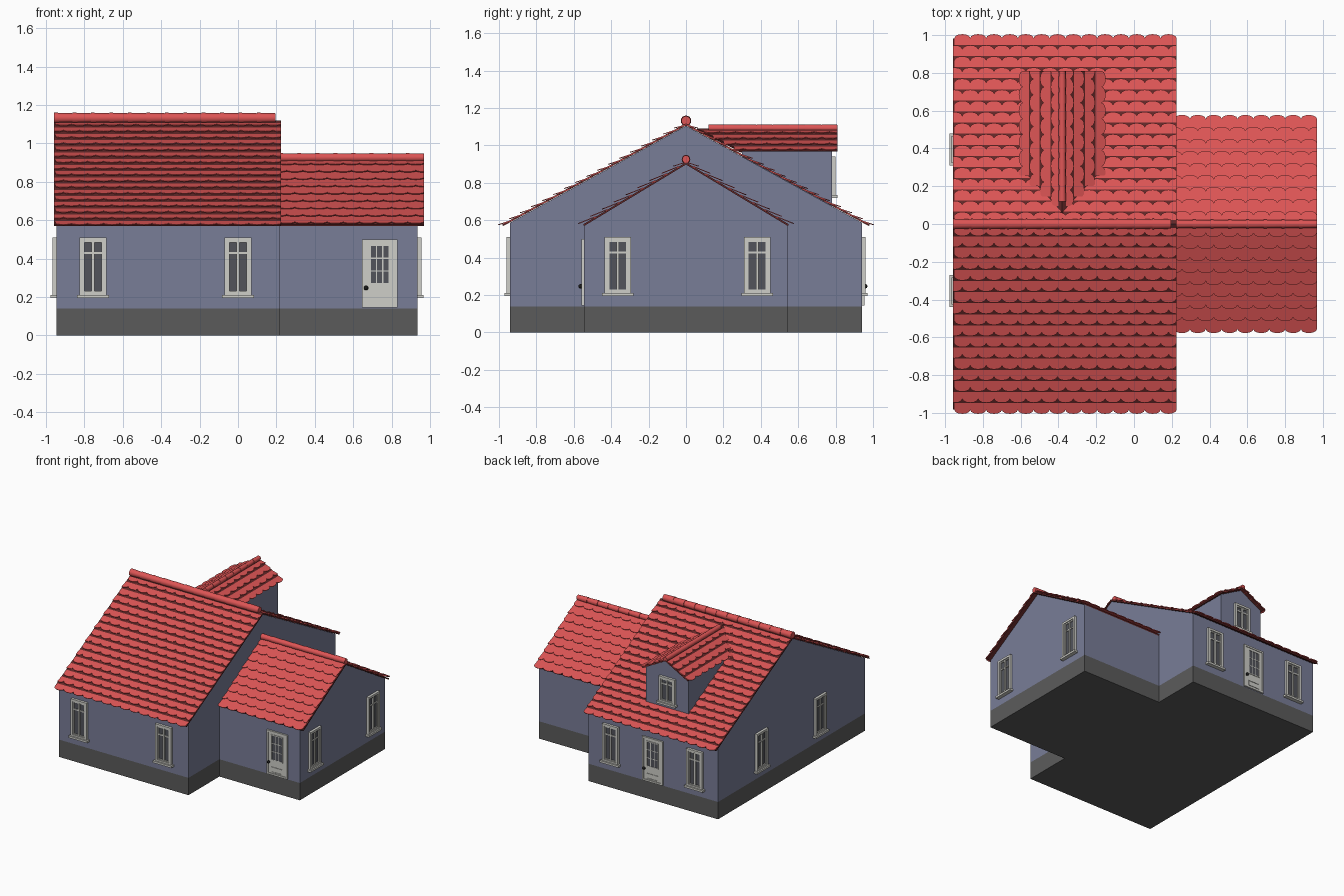
import bpy, bmesh, math
from mathutils import Matrix, Vector

if "Cube" in bpy.data.objects:
    bpy.data.objects.remove(bpy.data.objects["Cube"])

def mat(name, r, g, b):
    m = bpy.data.materials.new(name)
    m.diffuse_color = (r, g, b, 1)
    m.use_nodes = True
    m.node_tree.nodes["Principled BSDF"].inputs["Base Color"].default_value = m.diffuse_color
    return m

WALL = mat("wall_paint", 0.19, 0.205, 0.31)
BASE = mat("dark_stone", 0.105, 0.105, 0.105)
TILE = mat("red_tile", 0.72, 0.09, 0.09)
UNDER = mat("dark_red", 0.12, 0.02, 0.02)
FRAME = mat("frame_paint", 0.62, 0.62, 0.58)
GLASS = mat("dark_glass", 0.085, 0.088, 0.105)
BLACK = mat("black_metal", 0.01, 0.01, 0.01)
I = Matrix.Identity(4)

def finish(bm, name, material, matrix=I):
    bmesh.ops.recalc_face_normals(bm, faces=bm.faces)
    me = bpy.data.meshes.new(name)
    bm.to_mesh(me)
    bm.free()
    me.materials.append(material)
    ob = bpy.data.objects.new(name, me)
    bpy.context.collection.objects.link(ob)
    ob.matrix_world = matrix
    return ob

def solid(bm, lower, upper):
    """Closed solid between two matching outlines."""
    a = [bm.verts.new(p) for p in lower]
    b = [bm.verts.new(p) for p in upper]
    bm.faces.new(a[::-1])
    bm.faces.new(b)
    n = len(a)
    for i in range(n):
        bm.faces.new((a[i], a[(i + 1) % n], b[(i + 1) % n], b[i]))

def box(bm, x0, x1, y0, y1, z0, z1):
    q = [(x0, y0), (x1, y0), (x1, y1), (x0, y1)]
    solid(bm, [(x, y, z0) for x, y in q], [(x, y, z1) for x, y in q])

def gable_walls(name, half, z0, eave, apex, x0, x1, m=I):
    pts = [(-half, z0), (half, z0), (half, eave), (0, apex), (-half, eave)]
    bm = bmesh.new()
    solid(bm, [(x0, y, z) for y, z in pts], [(x1, y, z) for y, z in pts])
    finish(bm, name, WALL, m)

def roof(name, x1, start, ridge, run, drop, rows, slab, m=I, tile_w=0.084):
    """Two tiled slopes; ridge runs along local x, start(y) gives the near edge."""
    length = math.hypot(run, drop)
    tiles, deck = bmesh.new(), bmesh.new()
    step = length / rows
    for side in (-1, 1):
        def P(x, d, n):
            return Vector((x, side * (d * run + n * drop) / length,
                           ridge + (n * run - d * drop) / length))
        # backing deck
        end = length - 0.02
        q = [(start(0), 0), (x1, 0), (x1, end), (start(run), end)]
        solid(deck, [P(x, d, slab - 0.01) for x, d in q], [P(x, d, slab) for x, d in q])
        # staggered round-ended tiles
        for r in range(rows):
            lo = start((r + 0.5) / rows * run)
            d0, d1 = max(0, (r - 0.35) * step), (r + 1) * step
            x = x1 - tile_w * (1 if r % 2 == (rows - 1) % 2 else 0.5)
            while x + tile_w > lo + 0.008:
                outline = [(x, d0), (x + tile_w, d0)]
                for k in range(7):
                    a = math.pi * k / 6
                    outline.append((x + tile_w * (0.5 + 0.5 * math.cos(a)),
                                    d1 - 0.022 + 0.022 * math.sin(a)))
                low, top = [], []
                for px, d in outline:
                    px = min(max(px, lo), x1)
                    n = -0.006 + 0.017 * (d - d0) / (d1 - d0)
                    low.append(P(px, d, n - 0.005))
                    top.append(P(px, d, n))
                solid(tiles, low, top)
                x -= tile_w
    bmesh.ops.remove_doubles(tiles, verts=tiles.verts, dist=0.00001)
    bmesh.ops.dissolve_degenerate(tiles, edges=tiles.edges, dist=0.00001)
    finish(tiles, name + "_tiles", TILE, m)
    finish(deck, name + "_deck", UNDER, m)

def ridge_caps(name, x0, x1, z, r, count, m=I):
    bm = bmesh.new()
    seg = (x1 - x0) / count
    for i in range(count):
        t = Matrix.Translation((x0 + (i + 0.5) * seg, 0, z)) @ Matrix.Rotation(math.pi / 2, 4, 'Y')
        bmesh.ops.create_cone(bm, cap_ends=True, segments=16, radius1=r, radius2=r * 0.88,
                              depth=seg, matrix=t)
    ob = finish(bm, name, TILE, m)
    bpy.ops.object.select_all(action='DESELECT')
    ob.select_set(True)
    bpy.context.view_layer.objects.active = ob
    bpy.ops.object.shade_smooth_by_angle(angle=math.radians(40))

def place(x, y, deg):
    return Matrix.Translation((x, y, 0)) @ Matrix.Rotation(math.radians(deg), 4, 'Z')

def ring(bm, x0, x1, z0, z1, t, depth):
    """Rectangular frame standing out from the wall."""
    box(bm, x0, x0 + t, -depth, 0.01, z0, z1)
    box(bm, x1 - t, x1, -depth, 0.01, z0, z1)
    box(bm, x0 + t, x1 - t, -depth, 0.01, z0, z0 + t)
    box(bm, x0 + t, x1 - t, -depth, 0.01, z1 - t, z1)

def window(name, x, y, deg, z0=0.195, z1=0.51):
    m = place(x, y, deg)
    split = z0 + (z1 - z0) * 0.74
    bm = bmesh.new()
    ring(bm, -0.071, 0.071, z0 + 0.012, z1, 0.017, 0.02)
    ring(bm, -0.055, 0.055, z0 + 0.025, z1 - 0.016, 0.01, 0.013)
    box(bm, -0.007, 0.007, -0.015, 0.01, z0 + 0.03, z1 - 0.02)
    box(bm, -0.05, 0.05, -0.012, 0.01, split - 0.005, split + 0.005)
    box(bm, -0.084, 0.084, -0.031, 0.01, z0, z0 + 0.016)
    finish(bm, name + "_frame", FRAME, m)
    bm = bmesh.new()
    box(bm, -0.05, 0.05, -0.005, 0.008, z0 + 0.03, z1 - 0.02)
    finish(bm, name + "_glass", GLASS, m)

def door(name, x, y, deg):
    m = place(x, y, deg)
    bm = bmesh.new()
    ring(bm, -0.092, 0.092, 0.145, 0.5, 0.014, 0.014)
    box(bm, -0.08, 0.08, -0.009, 0.01, 0.15, 0.49)
    ring(bm, -0.053, 0.053, 0.265, 0.472, 0.007, 0.013)
    for k in (-1, 1):
        box(bm, k * 0.016 - 0.003, k * 0.016 + 0.003, -0.012, 0, 0.27, 0.468)
        zc = 0.369 + k * 0.033
        box(bm, -0.048, 0.048, -0.012, 0, zc - 0.003, zc + 0.003)
    ring(bm, -0.05, 0.05, 0.165, 0.21, 0.006, 0.013)
    finish(bm, name + "_panel", FRAME, m)
    bm = bmesh.new()
    box(bm, -0.047, 0.047, -0.0105, 0, 0.271, 0.467)
    finish(bm, name + "_glass", GLASS, m)
    bm = bmesh.new()
    bmesh.ops.create_uvsphere(bm, u_segments=12, v_segments=8, radius=0.012,
                              matrix=Matrix.Translation((-0.071, -0.018, 0.247)))
    finish(bm, name + "_knob", BLACK, m)

# plinths
for nm, x0, x1, h in (("main_plinth", -0.945, 0.215, 0.94), ("wing_plinth", 0.215, 0.935, 0.545)):
    bm = bmesh.new()
    box(bm, x0, x1, -h, h, 0, 0.14)
    finish(bm, nm, BASE)

# walls
DORMER = place(-0.38, 0, 90)
gable_walls("main_walls", 0.94, 0.14, 0.587, 1.105, -0.945, 0.215)
gable_walls("wing_walls", 0.545, 0.14, 0.577, 0.905, 0.215, 0.935)
gable_walls("dormer_walls", 0.19, 0.66, 0.972, 1.075, 0.3, 0.78, DORMER)

# roofs
roof("main_roof", 0.225, lambda y: -0.957, 1.118, 1.0, 0.55, 17, 0.0)
roof("wing_roof", 0.968, lambda y: 0.216, 0.92, 0.572, 0.345, 9, -0.009)
roof("dormer_roof", 0.81, lambda y: 0.06 + y, 1.09, 0.225, 0.122, 4, 0.0, DORMER)
ridge_caps("main_ridge", -0.957, 0.195, 1.132, 0.028, 12)
ridge_caps("wing_ridge", 0.216, 0.968, 0.926, 0.023, 8)
ridge_caps("dormer_ridge", 0.12, 0.81, 1.093, 0.02, 8, DORMER)

# windows and doors
for nm, x, y, deg in (("front_left", -0.755, -0.94, 0), ("front_right", 0.0, -0.94, 0),
                      ("wing_near", 0.935, -0.365, 90), ("wing_far", 0.935, 0.38, 90),
                      ("back_left", 0.01, 0.94, 180), ("back_right", -0.745, 0.94, 180),
                      ("side_near", -0.945, -0.355, -90), ("side_far", -0.945, 0.395, -90)):
    window(nm + "_window", x, y, deg)
window("dormer_window", -0.385, 0.78, 180, 0.72, 0.94)
door("front_door", 0.738, -0.545, 0)
door("back_door", -0.365, 0.94, 180)
